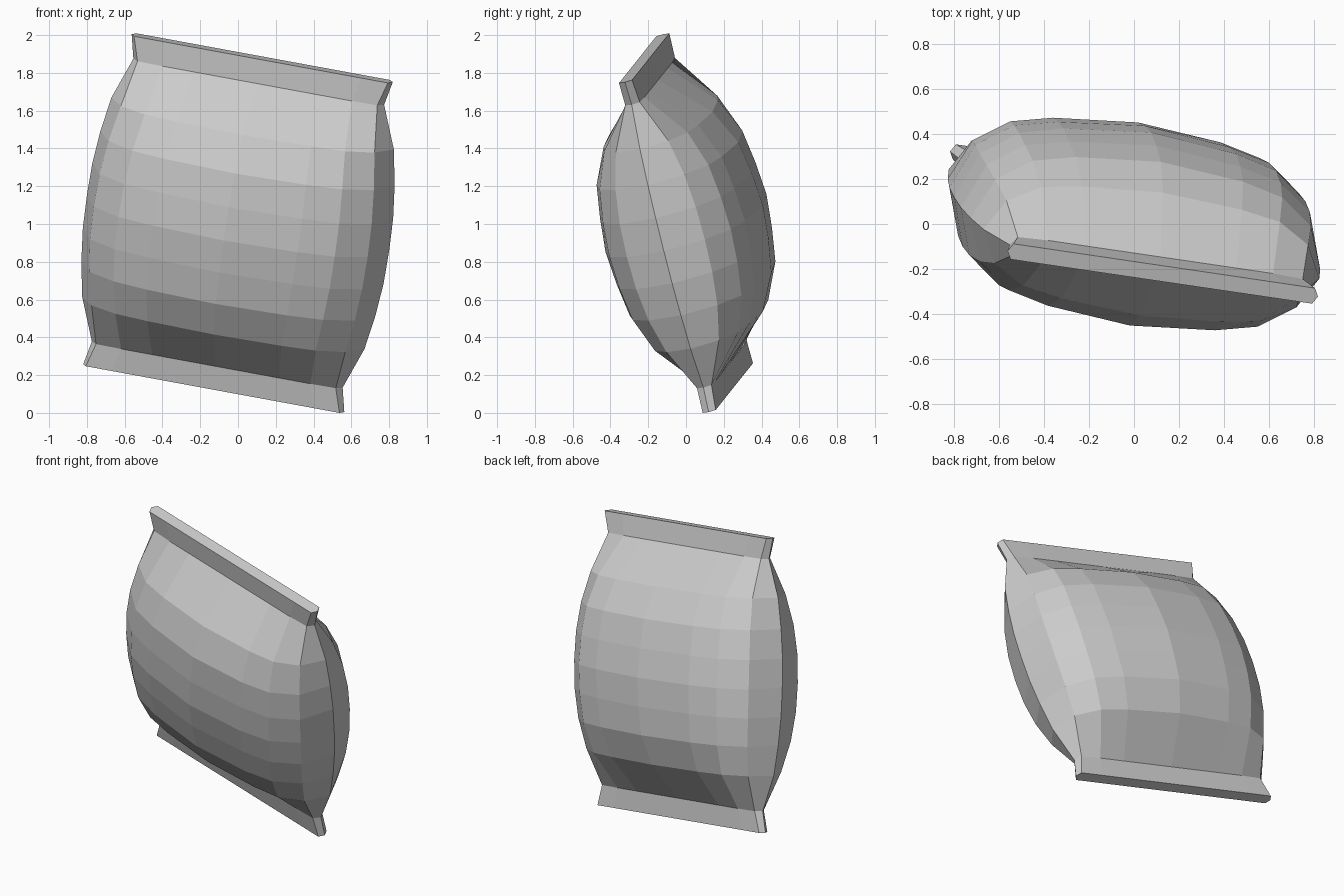
import bpy
import bmesh
from mathutils import Matrix, Vector

cube = bpy.data.objects.get("Cube")
if cube:
    bpy.data.objects.remove(cube, do_unlink=True)

# Single plain grey
grey = bpy.data.materials.new("plain_grey")
grey.use_nodes = True
grey.diffuse_color = (0.6, 0.6, 0.6, 1)
grey.node_tree.nodes["Principled BSDF"].inputs["Base Color"].default_value = (0.6, 0.6, 0.6, 1)

# Half profile of the bag from the middle to the sealed end:
# height, panel half width, side ridge half width, then the half thickness
# at the panel centre, inner column, outer column and panel edge
HALF = [
    (0.00, 0.745, 0.822, 0.425, 0.385, 0.335, 0.215),
    (0.18, 0.740, 0.818, 0.410, 0.370, 0.325, 0.210),
    (0.36, 0.722, 0.800, 0.380, 0.345, 0.300, 0.190),
    (0.55, 0.690, 0.768, 0.285, 0.260, 0.230, 0.145),
    (0.78, 0.652, 0.682, 0.045, 0.045, 0.045, 0.040),
    (0.91, 0.690, 0.710, 0.036, 0.036, 0.036, 0.036),
]
COLUMNS = (0, 0.53, 0.79, 1)


def ring(row, sign):
    """Closed cross-section: front panel, side ridge, back panel, side ridge."""
    height, width, ridge, *depth = row
    half = [(c * width, d) for c, d in zip(COLUMNS, depth)]
    front = [(-x, d) for x, d in reversed(half[1:])] + half
    back = [(x, -d) for x, d in reversed(front)]
    loop = front + [(ridge, 0)] + back + [(-ridge, 0)]
    return [Vector((x, sign * height, d)) for x, d in loop]


# Loft the rings from the bottom seal to the top seal
bm = bmesh.new()
rows = [(r, -1) for r in reversed(HALF[1:])] + [(r, 1) for r in HALF]
rings = [[bm.verts.new(p) for p in ring(r, s)] for r, s in rows]
for low, high in zip(rings, rings[1:]):
    n = len(low)
    for i in range(n):
        j = (i + 1) % n
        bm.faces.new((low[i], low[j], high[j], high[i]))
bm.faces.new(rings[0])
bm.faces.new(rings[-1])
bmesh.ops.recalc_face_normals(bm, faces=bm.faces)

# Lean the bag into its tumbling pose
across = Vector((0.973, -0.143, -0.179)).normalized()
up = Vector((0.132, -0.242, 0.961))
up = (up - across * up.dot(across)).normalized()
out = across.cross(up)
pose = Matrix((across, up, out)).transposed().to_4x4()
bmesh.ops.transform(bm, matrix=pose, verts=bm.verts)
floor = min(v.co.z for v in bm.verts)
bmesh.ops.translate(bm, vec=(0, 0, -floor), verts=bm.verts)

mesh = bpy.data.meshes.new("sealed_bag")
bm.to_mesh(mesh)
bm.free()
mesh.materials.append(grey)
bag = bpy.data.objects.new("sealed_bag", mesh)
bpy.context.scene.collection.objects.link(bag)
